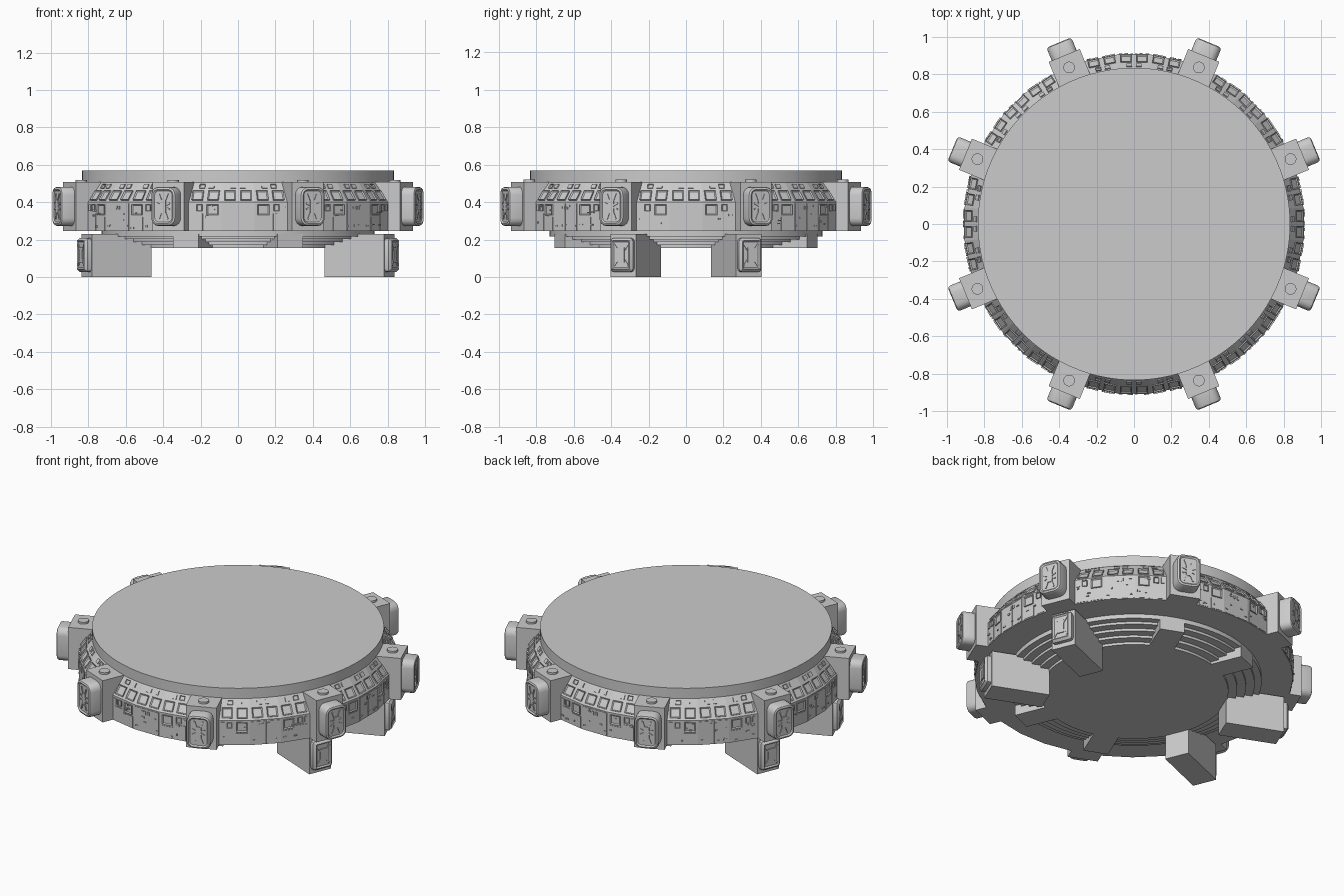
import bpy, bmesh, math, random
from mathutils import Matrix, Vector

random.seed(4)
if "Cube" in bpy.data.objects:
    bpy.data.objects.remove(bpy.data.objects["Cube"])

GREY = (0.6, 0.6, 0.6, 1)
grey = bpy.data.materials.new("plain_grey")
grey.use_nodes = True
grey.diffuse_color = GREY
grey.node_tree.nodes["Principled BSDF"].inputs["Base Color"].default_value = GREY


def finish(bm, name, smooth=False):
    me = bpy.data.meshes.new(name)
    bmesh.ops.recalc_face_normals(bm, faces=bm.faces)
    bm.to_mesh(me)
    bm.free()
    me.materials.append(grey)
    ob = bpy.data.objects.new(name, me)
    bpy.context.collection.objects.link(ob)
    if smooth:
        bpy.ops.object.select_all(action='DESELECT')
        ob.select_set(True)
        bpy.context.view_layer.objects.active = ob
        bpy.ops.object.shade_smooth_by_angle(angle=math.radians(30))
    return ob


def copies(ob, angles):
    """Place linked copies of a part around the centre."""
    ob.rotation_euler.z = math.radians(angles[0])
    for a in angles[1:]:
        dup = ob.copy()
        dup.rotation_euler.z = math.radians(a)
        bpy.context.collection.objects.link(dup)


def box(bm, x, y, z, matrix=Matrix()):
    """Box from ranges: x outward, y sideways, z up."""
    size = [b - a for a, b in (x, y, z)]
    mid = Vector([(a + b) / 2 for a, b in (x, y, z)])
    m = matrix @ Matrix.Translation(mid) @ Matrix.Diagonal((*size, 1))
    return bmesh.ops.create_cube(bm, size=1, matrix=m)["verts"]


def lathe(name, profile, sides, smooth=False):
    bm = bmesh.new()
    rings = []
    for r, z in profile:
        angs = [(k + 0.5) * math.tau / sides for k in range(sides)]
        rings.append([bm.verts.new((r * math.cos(a), r * math.sin(a), z)) for a in angs])
    for low, high in zip(rings, rings[1:]):
        for k in range(sides):
            j = (k + 1) % sides
            bm.faces.new((low[k], low[j], high[j], high[k]))
    bm.faces.new(rings[0])
    bm.faces.new(rings[-1])
    return finish(bm, name, smooth)


def outward_face(bm):
    flat = [f for f in bm.faces if f.normal.x > 0.99]
    return max(flat, key=lambda f: (round(f.calc_center_median().x, 3), f.calc_area()))


# Main bodies
RIM, WALL_LOW, WALL_TOP, RING_TOP, DECK_R = 0.91, 0.245, 0.40, 0.505, 0.835
lathe("hull_ring", [(0.6, WALL_LOW), (RIM, WALL_LOW), (RIM, WALL_TOP),
                    (DECK_R, RING_TOP), (0.6, RING_TOP)], 32)
lathe("top_deck", [(DECK_R, RING_TOP), (DECK_R, 0.57)], 96, True)

# Terraced underside
steps = [(0.73, WALL_LOW + 0.005), (0.73, 0.218)]
for i in range(4):
    r = 0.69 - 0.05 * i
    z = 0.218 - 0.016 * i
    steps += [(r, z), (r, z - 0.016)]
lathe("underside_terraces", steps, 96, True)

SPOKES = [22.5 + 45 * k for k in range(8)]
bm = bmesh.new()
box(bm, (0.5, 0.73), (-0.074, 0.074), (0.154, 0.23))
copies(finish(bm, "underside_rib"), SPOKES)

# Panels on the ring wall and on its sloping shoulder
flat_r = RIM * math.cos(math.pi / 32)
flat_top = DECK_R * math.cos(math.pi / 32)
rise = RING_TOP - WALL_TOP
tilt = math.atan2(flat_r - flat_top, rise)
slope_len = math.hypot(flat_r - flat_top, rise)
bm = bmesh.new()


def plate(m, y, z, w, h, deep=0.005, window=False):
    verts = box(bm, (-0.004, deep), (y - w / 2, y + w / 2), (z - h / 2, z + h / 2), m)
    if window:
        out = (m.to_3x3() @ Vector((1, 0, 0))).normalized()
        faces = {f for v in verts for f in v.link_faces}
        for f in faces:
            f.normal_update()
        front = max(faces, key=lambda f: f.normal.dot(out))
        bmesh.ops.inset_region(bm, faces=[front], thickness=min(w, h) * 0.14, depth=-0.006)


for sector in range(8):
    for part in (-1, 0, 1):
        turn = Matrix.Rotation(math.radians(45 * sector + 11.25 * part), 4, 'Z')
        wall = turn @ Matrix.Translation((flat_r, 0, WALL_LOW))
        slope = (turn @ Matrix.Translation(((flat_r + flat_top) / 2, 0, (WALL_TOP + RING_TOP) / 2))
                 @ Matrix.Rotation(-tilt, 4, 'Y'))
        if part == 0:
            # twin tall doors with a centre seam
            for s in (-1, 1):
                plate(wall, s * 0.043, 0.075, 0.078, 0.145, 0.003)
                plate(wall, s * 0.012, 0.125, 0.012, 0.02, 0.007)
                plate(wall, s * 0.07, 0.03, 0.018, 0.008, 0.007)
        else:
            inner = -part * 0.042
            plate(wall, inner, 0.115, 0.064, 0.058, 0.007, True)
            plate(wall, inner, 0.04, 0.07, 0.07, 0.003)
            plate(wall, -inner, 0.05, 0.06, 0.09, 0.003)
            plate(wall, -inner * 0.7, 0.125, 0.03, 0.036, 0.007, True)
            plate(wall, -inner * 1.6, 0.125, 0.02, 0.036, 0.005)
        for s in (-1, 1):
            plate(slope, s * 0.043, -0.022, 0.06, 0.06, 0.007, True)
            plate(slope, s * 0.025, 0.038, 0.03, 0.026, 0.006, s == part)
        for _ in range(4):
            plate(wall, random.uniform(-0.075, 0.075), random.uniform(0.015, 0.14),
                  random.uniform(0.006, 0.02), random.uniform(0.004, 0.012), 0.008)
finish(bm, "ring_panels")

# Thruster housings
bm = bmesh.new()
box(bm, (0.78, 0.975), (-0.09, 0.09), (WALL_LOW, RING_TOP + 0.003))
copies(finish(bm, "thruster_housing"), SPOKES)

bm = bmesh.new()
bmesh.ops.create_cone(bm, cap_ends=True, segments=24, radius1=0.031, radius2=0.031, depth=0.02,
                      matrix=Matrix.Translation((0.906, 0, 0.51)))
copies(finish(bm, "housing_knob", True), SPOKES)


def ribbed_cap(name, x, half_w, z, corner, lip, segs, hub, spokes):
    """Rounded block with a sunken face, a hub plate and radiating ridges."""
    b = bmesh.new()
    box(b, x, (-half_w, half_w), z)
    long = [e for e in b.edges if abs(e.verts[0].co.x - e.verts[1].co.x) > 0.01]
    bmesh.ops.bevel(b, geom=long, offset=corner, segments=segs, profile=0.5, affect='EDGES')
    b.normal_update()
    bmesh.ops.bevel(b, geom=list(outward_face(b).edges), offset=lip, segments=max(1, segs // 2),
                    profile=0.5, affect='EDGES')
    b.normal_update()
    bmesh.ops.inset_region(b, faces=[outward_face(b)], thickness=0.008, depth=-0.007)
    zc, hh = (z[0] + z[1]) / 2, (z[1] - z[0]) / 2
    box(b, (x[1] - 0.012, x[1] - 0.001), (-hub[0], hub[0]), (zc - hub[1], zc + hub[1]))
    for a in spokes:
        d = Vector((math.cos(a), math.sin(a)))
        reach = min((half_w - lip - 0.006) / max(abs(d.x), 0.01),
                    (hh - lip - 0.006) / max(abs(d.y), 0.01))
        if abs(d.x) > 0.1 and abs(d.y) > 0.1:
            reach -= corner * 0.4
        m = Matrix.Translation((0, 0, zc)) @ Matrix.Rotation(a, 4, 'X')
        box(b, (x[1] - 0.012, x[1] - 0.002), (0, reach), (-0.004, 0.004), m)
    return finish(b, name, segs > 1)


star = [math.atan2(v, u) for u, v in
        ((1, 0.45), (-1, 0.45), (1, -0.45), (-1, -0.45),
         (0.45, 1.2), (-0.45, 1.2), (0.45, -1.2), (-0.45, -1.2))]
copies(ribbed_cap("thruster_cap", (0.96, 1.05), 0.072, (0.273, 0.482),
                  0.042, 0.014, 4, (0.016, 0.035), star), SPOKES)

# Landing legs
LEGS = [22.5, 157.5, 202.5, 337.5]
bm = bmesh.new()
box(bm, (0.53, 0.875), (-0.074, 0.074), (0, 0.23))
copies(finish(bm, "landing_leg"), LEGS)
cross = [math.atan2(v, u) for u in (0.6, -0.6) for v in (0.85, -0.85)]
copies(ribbed_cap("leg_cap", (0.865, 0.912), 0.064, (0.028, 0.208),
                  0.016, 0.014, 2, (0.02, 0.04), cross), LEGS)
